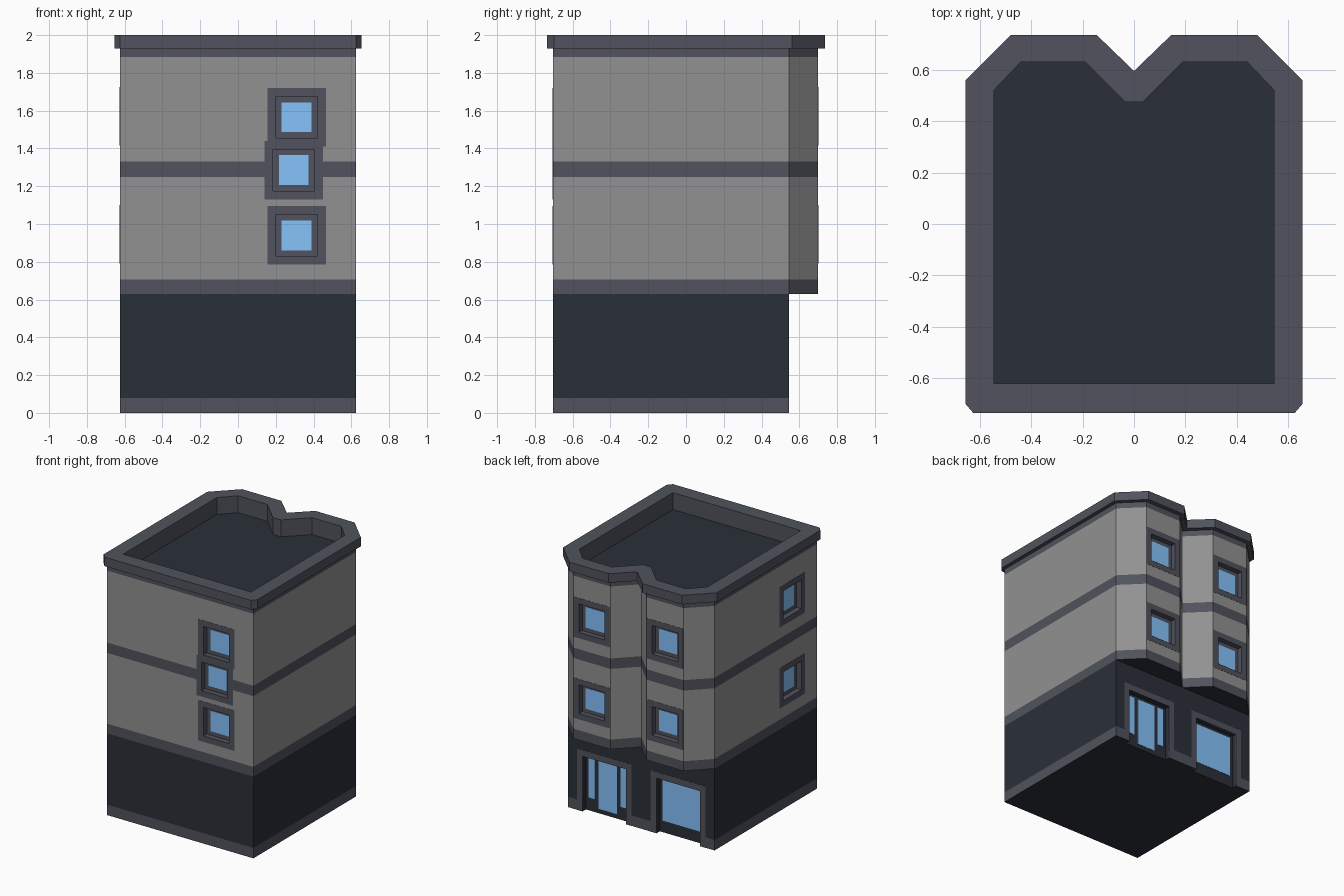
import bpy, bmesh
from mathutils import Vector, Matrix

if "Cube" in bpy.data.objects:
    bpy.data.objects.remove(bpy.data.objects["Cube"])


def mat(name, r, g, b):
    m = bpy.data.materials.new(name)
    m.diffuse_color = (r, g, b, 1)
    m.use_nodes = True
    m.node_tree.nodes["Principled BSDF"].inputs["Base Color"].default_value = m.diffuse_color
    return m


wall = mat("wall_grey", 0.285, 0.285, 0.285)
trim = mat("trim_slate", 0.082, 0.086, 0.11)
dark = mat("shop_dark", 0.0232, 0.028, 0.039)
glass = mat("glass_blue", 0.238, 0.548, 0.97)
MATS = [wall, trim, dark, glass]
WALL, TRIM, DARK, GLASS = range(4)


def finish(name, bm):
    bmesh.ops.recalc_face_normals(bm, faces=bm.faces)
    me = bpy.data.meshes.new(name)
    bm.to_mesh(me)
    bm.free()
    for m in MATS:
        me.materials.append(m)
    ob = bpy.data.objects.new(name, me)
    bpy.context.collection.objects.link(ob)
    return ob


# Right half of each floor outline, front to back; mirrored when lofted
RECT = [(.625, -.705), (.625, -.705), (.625, .545), (.47, .545), (.155, .545), (0, .545)]
BAYS = [(.625, -.705), (.625, -.705), (.625, .545), (.47, .70), (.155, .70), (0, .545)]
CORNICE = [(.625, -.735), (.655, -.70), (.655, .56), (.48, .735), (.145, .735), (0, .595)]
INNER = [(.545, -.62), (.545, -.62), (.545, .52), (.44, .63), (.19, .63), (.035, .475)]

# Building shell: outlines stacked upward, each with the colour of the strip below it
LEVELS = [(RECT, 0, DARK), (RECT, .08, TRIM), (RECT, .63, DARK), (BAYS, .63, DARK),
          (BAYS, .705, TRIM), (BAYS, 1.25, WALL), (BAYS, 1.33, TRIM), (BAYS, 1.885, WALL),
          (BAYS, 1.93, TRIM), (CORNICE, 1.93, TRIM), (CORNICE, 2.0, TRIM),
          (INNER, 2.0, TRIM), (INNER, 1.87, TRIM)]
bm = bmesh.new()
rings = []
for half, z, m in LEVELS:
    pts = half + [(-x, y) for x, y in reversed(half)]
    ring = [bm.verts.new((x, y, z)) for x, y in pts]
    if rings:
        low = rings[-1]
        for i in range(len(ring)):
            j = (i + 1) % len(ring)
            bm.faces.new((low[i], low[j], ring[j], ring[i])).material_index = m
    rings.append(ring)
for end in (rings[0], rings[-1]):
    bm.faces.new(end).material_index = DARK
bmesh.ops.remove_doubles(bm, verts=bm.verts, dist=.0005)
shell = finish("building_shell", bm)


# Wall spaces: u along the wall, v up, n outward
def wall_space(origin, u, n):
    return Matrix((Vector(u), Vector((0, 0, 1)), Vector(n))).transposed(), Vector(origin)


FRONT = wall_space((0, -.705, 0), (1, 0, 0), (0, -1, 0))
LEFT = wall_space((-.625, 0, 0), (0, 1, 0), (-1, 0, 0))
BAY = wall_space((0, .70, 0), (1, 0, 0), (0, 1, 0))
SHOP = wall_space((0, .545, 0), (1, 0, 0), (0, 1, 0))


def box(bm, space, u0, u1, v0, v1, n0, n1, m):
    rot, origin = space
    verts = bmesh.ops.create_cube(bm, size=1)["verts"]
    for v in verts:
        s = v.co + Vector((.5, .5, .5))
        v.co = rot @ Vector((u0 + s.x * (u1 - u0), v0 + s.y * (v1 - v0), n0 + s.z * (n1 - n0))) + origin
    for f in {f for v in verts for f in v.link_faces}:
        f.material_index = m


cuts = bmesh.new()
DEPTH = .04
PROUD = .0015  # surrounds sit almost flush with the walls


def surround(bm, space, u0, u1, v0, v1, w, sill=True):
    box(bm, space, u0 - w, u0, v0, v1, -.01, PROUD, TRIM)
    box(bm, space, u1, u1 + w, v0, v1, -.01, PROUD, TRIM)
    box(bm, space, u0 - w, u1 + w, v1, v1 + w, -.01, PROUD, TRIM)
    if sill:
        box(bm, space, u0 - w, u1 + w, v0 - w, v0, -.01, PROUD, TRIM)


def window(name, space, u, v, opening, pane, w):
    o, p = opening / 2, pane / 2
    box(cuts, space, u - o, u + o, v - o, v + o, -DEPTH, .05, TRIM)
    bm = bmesh.new()
    surround(bm, space, u - o, u + o, v - o, v + o, w)
    box(bm, space, u - p, u + p, v - p, v + p, -DEPTH - .01, -DEPTH + .002, GLASS)
    finish(name, bm)


# Upper windows
for i, (u, v) in enumerate([(.31, 1.565), (.295, 1.285), (.31, .94)]):
    window(f"front_window_{i + 1}", FRONT, u, v, .22, .158, .045)
for i, v in enumerate([1.57, .945]):
    window(f"side_window_{i + 1}", LEFT, -.40, v, .22, .158, .045)
    for side, u in (("left", -.3125), ("right", .3125)):
        window(f"bay_window_{side}_{i + 1}", BAY, u, v, .22, .16, .045)

# Shop entrance (+x) and display window (-x) with recessed openings
SHOPS = {"shop_entrance": (.13, .50, [(.155, .205, .10), (.235, .39, .035), (.42, .475, .10)]),
         "shop_display": (-.50, -.13, [(-.475, -.155, .09)])}
for name, (u0, u1, panes) in SHOPS.items():
    box(cuts, SHOP, u0, u1, -.05, .425, -DEPTH, .05, DARK)
    bm = bmesh.new()
    surround(bm, SHOP, u0, u1, 0, .425, .048, sill=False)
    for a, b, v in panes:
        box(bm, SHOP, a, b, v, .405, -DEPTH - .01, -DEPTH + .002, GLASS)
    finish(name, bm)

# Recess all openings into the shell
cutter = finish("opening_cutter", cuts)
cutter.hide_render = True
cutter.hide_viewport = True
mod = shell.modifiers.new("openings", "BOOLEAN")
mod.operation = "DIFFERENCE"
mod.solver = "EXACT"
mod.object = cutter
